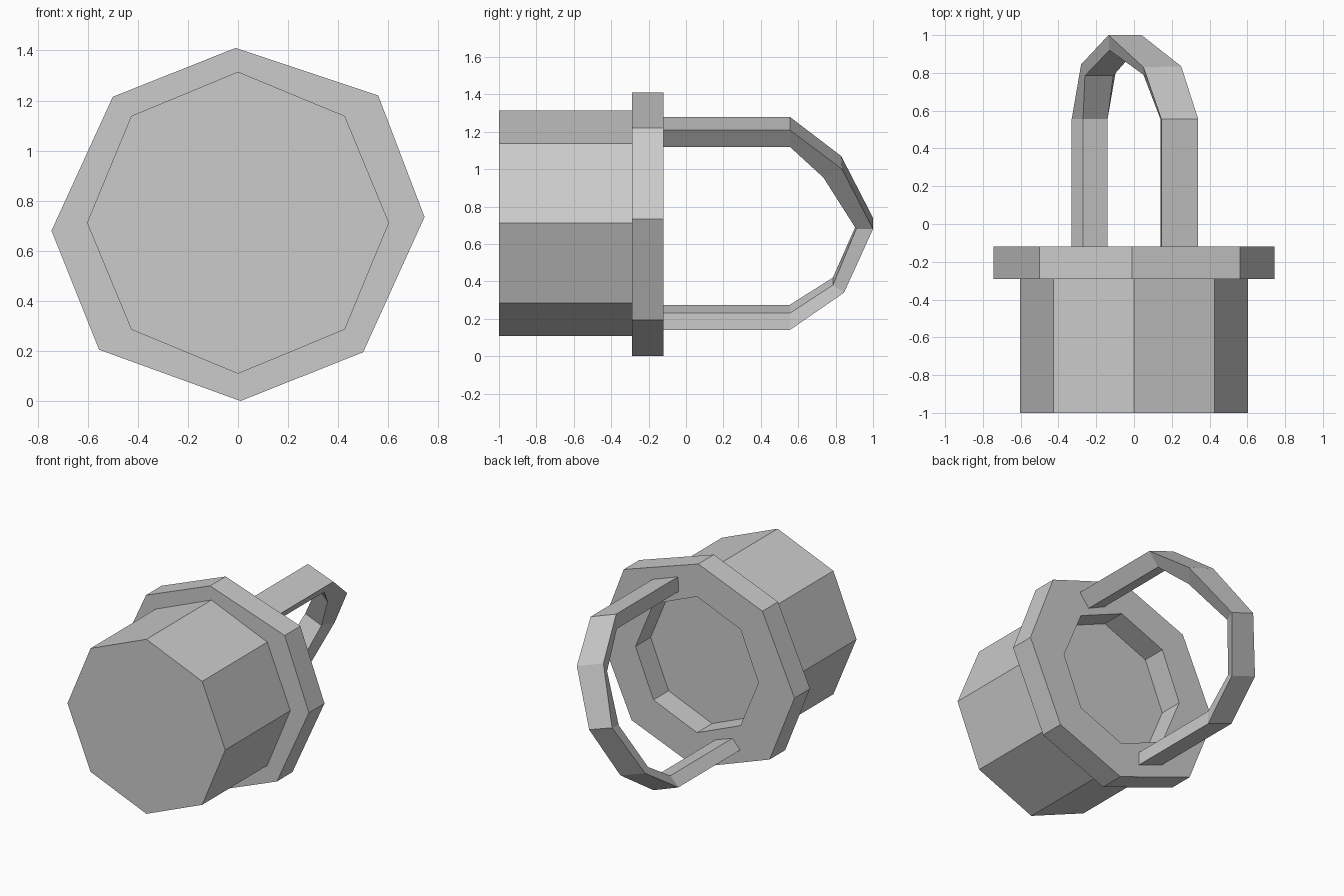
import bpy, bmesh
from math import sin, cos, pi

if "Cube" in bpy.data.objects:
    bpy.data.objects.remove(bpy.data.objects["Cube"])


def octagon(r, cz=0.712):
    return [(r * sin(i * pi / 4), cz + r * cos(i * pi / 4)) for i in range(8)]


def loft(name, rings):
    """Skin a list of equal-length 3D rings and cap both ends."""
    bm = bmesh.new()
    loops = [[bm.verts.new(p) for p in ring] for ring in rings]
    for a, b in zip(loops, loops[1:]):
        n = len(a)
        for i in range(n):
            j = (i + 1) % n
            bm.faces.new((a[i], a[j], b[j], b[i]))
    bm.faces.new(loops[0])
    bm.faces.new(loops[-1])
    bmesh.ops.recalc_face_normals(bm, faces=bm.faces)
    me = bpy.data.meshes.new(name)
    bm.to_mesh(me)
    bm.free()
    ob = bpy.data.objects.new(name, me)
    bpy.context.collection.objects.link(ob)
    return ob


def at_y(points, y):
    return [(x, y, z) for x, z in points]


# Bucket lying on its side: closed base, wide uneven rim, shallow recess
rim = [(-0.01, 1.41), (0.56, 1.22), (0.745, 0.735), (0.50, 0.195),
       (0.01, 0.0), (-0.555, 0.205), (-0.745, 0.68), (-0.50, 1.215)]
body, hole = octagon(0.603), octagon(0.47)
loft("bucket", [at_y(body, -1), at_y(body, -0.29), at_y(rim, -0.29),
                at_y(rim, -0.12), at_y(hole, -0.12), at_y(hole, -0.285)])

# Handle: tapered band; each section is outer pair then inner pair (x, y, z)
upper = [(0.145, 1.28), (0.34, 1.21), (0.27, 1.12), (0.14, 1.18)]
lower = [(-0.33, 0.21), (-0.14, 0.14), (-0.14, 0.23), (-0.27, 0.275)]
loft("handle", [
    at_y(upper, -0.12),
    at_y(upper, 0.555),
    [(0.05, 0.83, 1.07), (0.25, 0.835, 1.00), (0.17, 0.735, 0.955), (0.05, 0.79, 1.00)],
    [(-0.135, 1.0, 0.74), (0.04, 1.0, 0.68), (0.0, 0.91, 0.68), (-0.13, 0.92, 0.725)],
    [(-0.28, 0.845, 0.405), (-0.09, 0.845, 0.34), (-0.11, 0.785, 0.38), (-0.26, 0.785, 0.42)],
    at_y(lower, 0.555),
    at_y(lower, -0.12),
])
